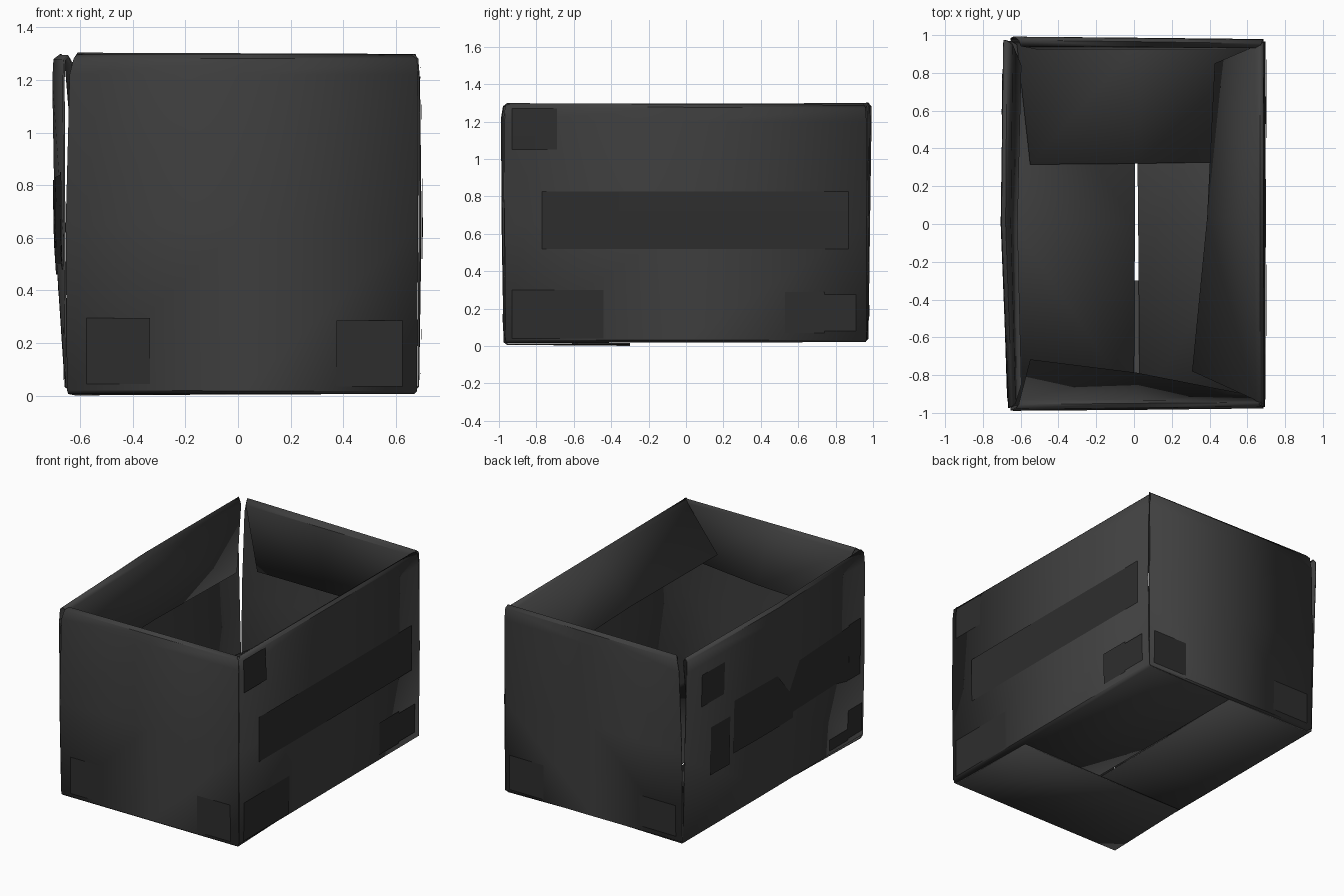
import bpy
from mathutils import Vector
from mathutils.bvhtree import BVHTree


def material(name, g):
    m = bpy.data.materials.new(name)
    m.diffuse_color = (g, g, g, 1)
    return m


CARD = material("dark_card", 0.05)
PATCH = material("darker_patch", 0.027)


def add_object(name, verts, faces, mat):
    mesh = bpy.data.meshes.new(name)
    mesh.from_pydata(verts, [], faces)
    mesh.materials.append(mat)
    ob = bpy.data.objects.new(name, mesh)
    bpy.context.collection.objects.link(ob)
    return ob


def grid_faces(rows, cols):
    return [(r * cols + c, r * cols + c + 1, (r + 1) * cols + c + 1, (r + 1) * cols + c)
            for r in range(rows - 1) for c in range(cols - 1)]


def place(u, v, z, side):
    return Vector((v, u, z)) if side else Vector((u, v, z))


def panel(name, side, rows):
    """One folded sheet: bottom flap, wall, rolled top fold, inner flap.
    Row: u start, u end, offset at start / middle / end, z start, z end."""
    verts = []
    for u0, u1, v0, vm, v1, z0, z1 in rows:
        verts += [place(u0, v0, z0, side), place((u0 + u1) / 2, vm, (z0 + z1) / 2, side),
                  place(u1, v1, z1, side)]
    faces = grid_faces(len(rows), 3)
    ob = add_object(name, verts, faces, CARD)
    mod = ob.modifiers.new("thickness", 'SOLIDIFY')
    mod.thickness = 0.008
    mod.offset = 0
    bpy.context.view_layer.objects.active = ob
    ob.select_set(True)
    bpy.ops.object.shade_smooth_by_angle(angle=0.6)
    ob.select_set(False)
    return BVHTree.FromPolygons(verts, faces)


def patch(name, tree, side, out, columns, n=4):
    """Flat patch draped on a wall; column: u, z low, z high."""
    verts, cols = [], []
    for a, b in zip(columns, columns[1:]):
        cols += [[p + (q - p) * i / n for p, q in zip(a, b)] for i in range(n)]
    cols.append(columns[-1])
    for u, lo, hi in cols:
        for k in range(4):
            start = place(u, out * 1.5, lo + (hi - lo) * k / 3, side)
            hit = tree.ray_cast(start, place(0, -out, 0, side))[0]
            if hit is None:
                hit = tree.find_nearest(start)[0]
            verts.append(hit + place(0, out * 0.009, 0, side))
    add_object(name, verts, grid_faces(len(cols), 4), PATCH)


def box_patches(prefix, tree, side, out, rects):
    for i, (u0, u1, z0, z1) in enumerate(rects):
        patch(f"{prefix}_patch_{i + 1}", tree, side, out, [(u0, z0, z1), (u1, z0, z1)])


# Front panel: outermost bottom flap, inner flap leaning away from the wall
front = panel("front_panel", False, [
    (-0.62, 0.65, -0.30, -0.30, -0.30, 0.005, 0.012),
    (-0.645, 0.67, -0.955, -0.955, -0.955, 0.010, 0.010),
    (-0.65, 0.68, -0.972, -0.970, -0.965, 0.022, 0.018),
    (-0.655, 0.685, -0.982, -0.978, -0.970, 0.65, 0.65),
    (-0.64, 0.685, -0.985, -0.980, -0.972, 1.22, 1.22),
    (-0.625, 0.68, -0.975, -0.970, -0.962, 1.28, 1.28),
    (-0.61, 0.675, -0.955, -0.950, -0.945, 1.295, 1.295),
    (-0.605, 0.67, -0.935, -0.935, -0.935, 1.27, 1.27),
    (-0.55, 0.57, -0.72, -0.79, -0.90, 0.96, 0.92)])

# Back panel: innermost bottom flap, inner flap lying flat on the wall
back = panel("back_panel", False, [
    (-0.55, 0.60, 0.315, 0.32, 0.33, 0.045, 0.042),
    (-0.62, 0.66, 0.95, 0.95, 0.945, 0.035, 0.03),
    (-0.65, 0.68, 0.972, 0.97, 0.965, 0.04, 0.035),
    (-0.655, 0.685, 0.980, 0.975, 0.970, 0.65, 0.65),
    (-0.64, 0.685, 0.988, 0.982, 0.975, 1.20, 1.20),
    (-0.625, 0.68, 0.988, 0.98, 0.972, 1.28, 1.28),
    (-0.61, 0.675, 0.972, 0.965, 0.955, 1.30, 1.295),
    (-0.60, 0.665, 0.945, 0.94, 0.935, 1.27, 1.27),
    (-0.50, 0.58, 0.925, 0.925, 0.925, 0.85, 0.85)])

# Left panel: bulging wall, inner flap lying flat
left = panel("left_panel", True, [
    (-0.95, 0.95, 0.0, 0.005, 0.008, 0.022, 0.03),
    (-0.96, 0.96, -0.63, -0.64, -0.64, 0.02, 0.025),
    (-0.97, 0.97, -0.652, -0.655, -0.655, 0.035, 0.035),
    (-0.975, 0.97, -0.66, -0.692, -0.67, 0.60, 0.60),
    (-0.975, 0.975, -0.663, -0.702, -0.688, 1.20, 1.20),
    (-0.97, 0.975, -0.66, -0.698, -0.688, 1.275, 1.28),
    (-0.965, 0.97, -0.645, -0.68, -0.672, 1.29, 1.295),
    (-0.95, 0.95, -0.63, -0.655, -0.645, 1.26, 1.26),
    (-0.85, 0.84, -0.60, -0.62, -0.60, 0.85, 0.85)])

# Right panel: inner flap sticking well into the box
right = panel("right_panel", True, [
    (-0.95, 0.95, 0.03, 0.022, 0.012, 0.022, 0.03),
    (-0.96, 0.96, 0.665, 0.665, 0.665, 0.02, 0.025),
    (-0.965, 0.965, 0.685, 0.685, 0.685, 0.035, 0.035),
    (-0.97, 0.965, 0.690, 0.694, 0.692, 0.65, 0.65),
    (-0.97, 0.965, 0.686, 0.688, 0.686, 1.20, 1.20),
    (-0.965, 0.96, 0.682, 0.682, 0.682, 1.28, 1.27),
    (-0.96, 0.955, 0.667, 0.667, 0.667, 1.295, 1.285),
    (-0.93, 0.94, 0.64, 0.64, 0.64, 1.275, 1.265),
    (-0.78, 0.85, 0.31, 0.39, 0.43, 1.07, 0.95)])

# Tape and sticker patches on the four walls
box_patches("front", front, False, -1, [(-0.575, -0.335, 0.045, 0.295), (0.375, 0.625, 0.035, 0.285)])
box_patches("back", back, False, 1, [(-0.61, -0.335, 0.07, 0.28), (0.39, 0.65, 0.05, 0.285)])
box_patches("right", right, True, 1, [
    (-0.93, -0.69, 1.05, 1.27), (-0.77, 0.87, 0.52, 0.825), (-0.93, -0.44, 0.04, 0.30),
    (0.53, 0.74, 0.07, 0.29), (0.74, 0.91, 0.08, 0.275)])
box_patches("left", left, True, -1, [
    (0.58, 0.82, 0.91, 1.13), (0.51, 0.71, 0.40, 0.73), (-0.92, -0.79, 0.47, 0.85),
    (-0.80, -0.60, 0.06, 0.25), (-0.95, -0.80, 0.07, 0.26)])
patch("left_long_patch", left, True, -1, [
    (-0.79, 0.46, 0.84), (-0.23, 0.46, 0.83), (-0.12, 0.46, 0.66), (0.02, 0.46, 0.82), (0.47, 0.46, 0.82)])
